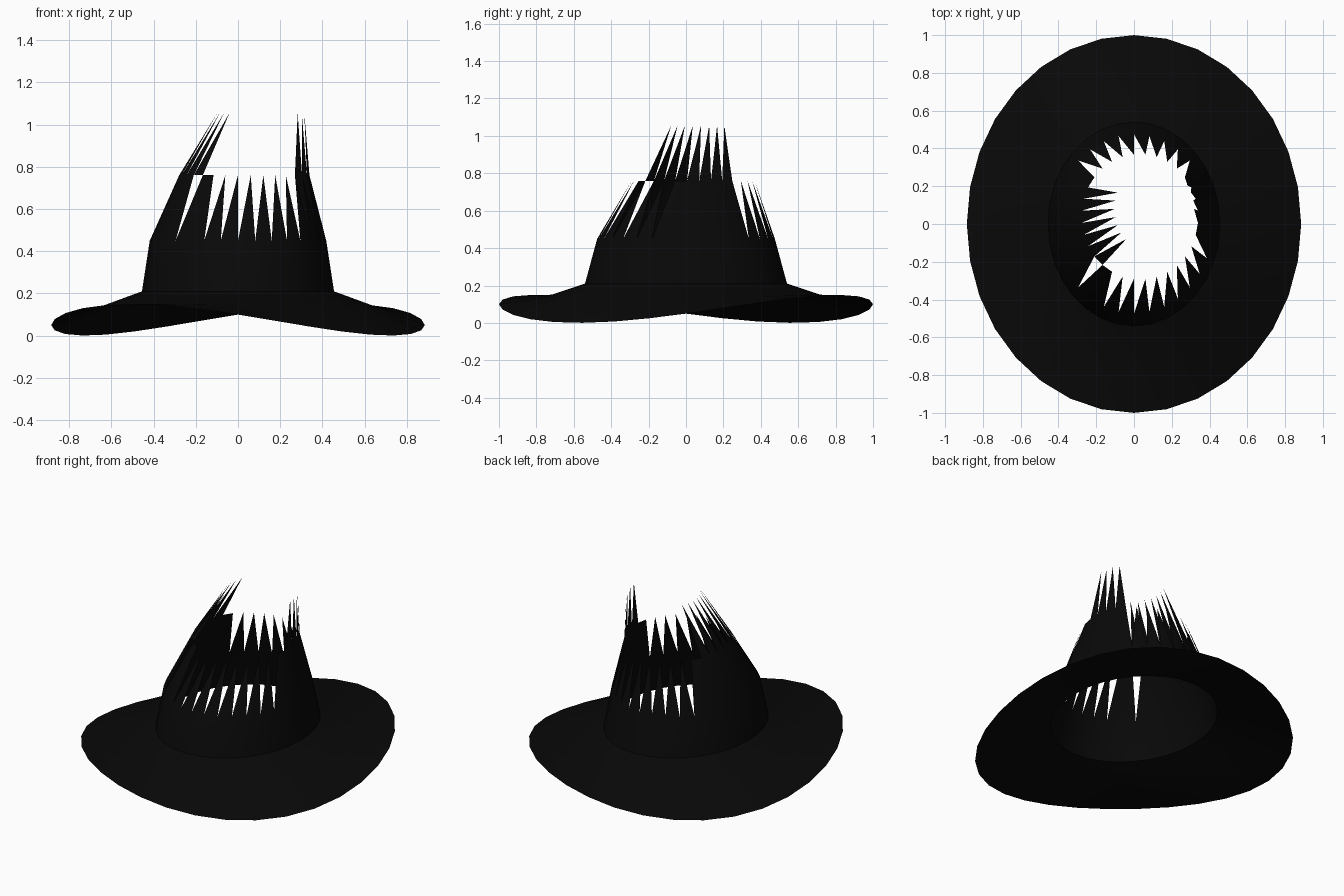
import bpy, bmesh, math

if "Cube" in bpy.data.objects:
    bpy.data.objects.remove(bpy.data.objects["Cube"])

N = 32  # sides of every ring

felt = bpy.data.materials.new("black_felt")
felt.diffuse_color = (0.0025, 0.0025, 0.0025, 1)
felt.use_nodes = True
felt.node_tree.nodes["Principled BSDF"].inputs["Base Color"].default_value = felt.diffuse_color


def ring(bm, rx, ry, height, cx=0.0, cy=0.0, turn=0.0):
    """Elliptical ring of vertices; height is a number or a function of the angle."""
    verts = []
    for k in range(N):
        a = 2 * math.pi * (k + turn) / N
        z = height(a) if callable(height) else height
        verts.append(bm.verts.new((cx + rx * math.cos(a), cy + ry * math.sin(a), z)))
    return verts


def quads(bm, low, high):
    for k in range(N):
        n = (k + 1) % N
        bm.faces.new((low[k], low[n], high[n], high[k]))


def finish(bm, name):
    loose = [v for v in bm.verts if not v.link_faces]
    bmesh.ops.delete(bm, geom=loose, context='VERTS')
    mesh = bpy.data.meshes.new(name)
    bm.to_mesh(mesh)
    bm.free()
    mesh.materials.append(felt)
    ob = bpy.data.objects.new(name, mesh)
    bpy.context.collection.objects.link(ob)
    bpy.ops.object.select_all(action='DESELECT')
    ob.select_set(True)
    bpy.context.view_layer.objects.active = ob
    bpy.ops.object.shade_smooth_by_angle(angle=math.radians(35))


# Saddle-shaped brim: two opposite diagonals rise, the other two droop
def edge_z(a):
    return 0.075 - 0.025 * math.cos(2 * a) + 0.07 * math.sin(2 * a)


def inner_z(a):
    return 0.138 - 0.007 * math.cos(2 * a) + 0.012 * math.sin(2 * a)


bm = bmesh.new()
rings = [ring(bm, 0.885, 1.0, edge_z), ring(bm, 0.67, 0.735, inner_z),
         ring(bm, 0.455, 0.54, 0.21)]
for low, high in zip(rings, rings[1:]):
    quads(bm, low, high)
finish(bm, "brim")

# Crown: whole lower band, then pointed triangles; two flaps have the gaps filled
bm = bmesh.new()
base = ring(bm, 0.455, 0.54, 0.21)
middle = ring(bm, 0.418, 0.475, 0.45)
upper = ring(bm, 0.31, 0.33, 0.76, 0.03, 0.038, turn=0.5)
tip = ring(bm, 0.21, 0.225, 1.055, 0.108, 0.08)
quads(bm, base, middle)
for k in range(N):                                   # lower spikes
    bm.faces.new((middle[k], middle[(k + 1) % N], upper[k]))
for k in [*range(13, 20), 21, *range(31, 36)]:       # filled gaps of the flaps
    bm.faces.new((middle[k % N], upper[k % N], upper[(k - 1) % N]))
for k in [*range(14, 21), *range(32, 36)]:           # points on top of the flaps
    bm.faces.new((upper[(k - 1) % N], upper[k % N], tip[k % N]))
finish(bm, "torn_crown")
